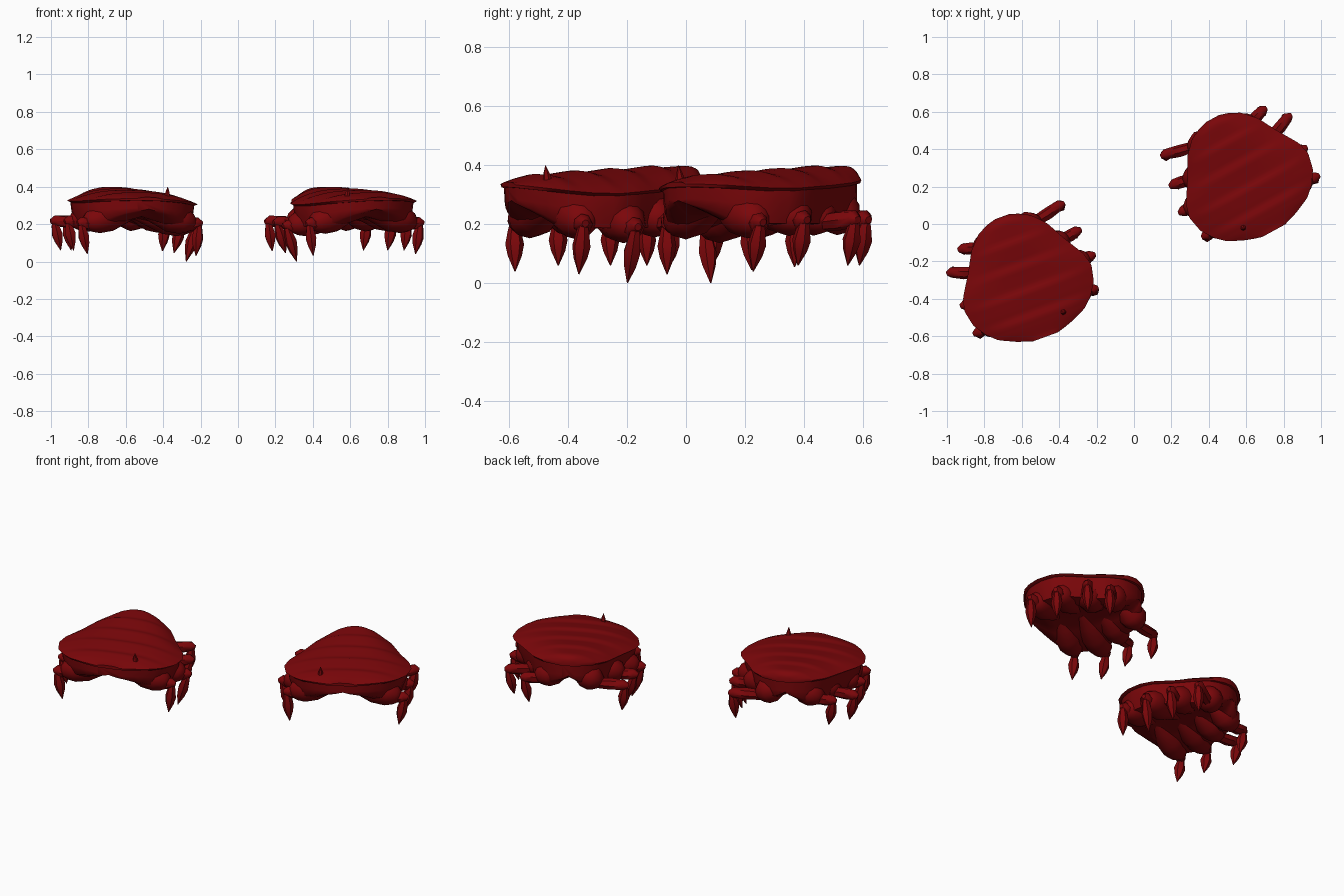
import bpy, bmesh, math
from mathutils import Matrix, Vector

if "Cube" in bpy.data.objects:
    bpy.data.objects.remove(bpy.data.objects["Cube"])

red = bpy.data.materials.new("dark red")
red.use_nodes = True
red.diffuse_color = (0.2, 0.002, 0.003, 1)
bsdf = red.node_tree.nodes["Principled BSDF"]
bsdf.inputs["Base Color"].default_value = red.diffuse_color
bsdf.inputs["Roughness"].default_value = 0.7


def lerp_table(table, t):
    """Linear lookup in a list of rows whose first entry rises."""
    for a, b in zip(table, table[1:]):
        if t <= b[0]:
            k = max(0, (t - a[0]) / (b[0] - a[0]))
            return [p + (q - p) * k for p, q in zip(a[1:], b[1:])]
    return table[-1][1:]


def loft(name, rings, place, angle=40):
    """Skin a list of equal-length closed rings and cap both ends."""
    bm = bmesh.new()
    rows = [[bm.verts.new(place @ Vector(p)) for p in ring] for ring in rings]
    n = len(rows[0])
    for a, b in zip(rows, rows[1:]):
        for i in range(n):
            j = (i + 1) % n
            bm.faces.new((a[i], a[j], b[j], b[i]))
    bm.faces.new(rows[0])
    bm.faces.new(rows[-1])
    bmesh.ops.recalc_face_normals(bm, faces=bm.faces)
    mesh = bpy.data.meshes.new(name)
    bm.to_mesh(mesh)
    bm.free()
    mesh.materials.append(red)
    obj = bpy.data.objects.new(name, mesh)
    bpy.context.collection.objects.link(obj)
    bpy.ops.object.select_all(action='DESELECT')
    obj.select_set(True)
    bpy.context.view_layer.objects.active = obj
    bpy.ops.object.shade_smooth_by_angle(angle=math.radians(angle))


def limb(name, path, place, sides=8, angle=40):
    """Tapered tube through (point, radius) pairs."""
    pts = [Vector(p) for p, r in path]
    rings = []
    for i, (p, r) in enumerate(path):
        d = pts[min(i + 1, len(pts) - 1)] - pts[max(i - 1, 0)]
        q = d.to_track_quat('Z', 'Y')
        rings.append([pts[i] + q @ Vector((r * math.cos(a), r * math.sin(a), 0))
                      for a in (math.tau * k / sides for k in range(sides))])
    loft(name, rings, place, angle)


# shell outline: along, half width, rim height, crown height
FRONT, LENGTH = -.318, .683
OUTLINE = [(FRONT, .07, .335, .343), (-.295, .145, .332, .35), (-.25, .243, .326, .358),
           (-.2, .297, .32, .365), (-.13, .343, .314, .372), (-.04, .362, .313, .378),
           (.03, .343, .318, .382), (.14, .275, .325, .39), (.25, .215, .335, .396),
           (.32, .15, .345, .395), (.352, .085, .35, .388), (.365, .04, .35, .375)]

# legs on each side: knee across, knee along, hip along, inward lean, tip height
LEGS = {"right": [(.328, .317, .275, .02, .055), (.365, .155, .135, .05, .045),
                  (.39, .005, 0, .06, 0), (.343, -.168, -.155, .02, .03)],
        "left": [(-.295, .277, .25, .03, .06), (-.395, .18, .125, .035, .06),
                 (-.386, -.01, -.01, .03, .06), (-.372, -.173, -.16, .035, .04)]}


def shell(name, place):
    rings, steps, m = [], 48, 9
    for i in range(steps + 1):
        v = FRONT + LENGTH * i / steps
        w, rim, crown = lerp_table(OUTLINE, v)
        # overlapping plates: a slow rise and a quick fall
        phase = ((v + .3) / .135) % 1
        rib = .01 * (phase / .75 if phase < .75 else (1 - phase) / .25) - .005
        top, under = [], []
        for k in range(-m, m + 1):
            s = k / m
            dome = 1 - abs(s) ** 2.6
            top.append((s * w - .012, v, rim + (crown - rim + rib) * dome))
            under.append((s * w * .94 - .012, v, rim - .01))
        rings.append(top + under[::-1])
    loft(name + "_shell", rings, place, 50)


def body(name, place):
    rings = []
    for i in range(25):
        v = FRONT + LENGTH * i / 24
        w, rim, crown = lerp_table(OUTLINE, v)
        k = min(1, (i + 1) / 5, (25 - i) / 3)          # belly slopes up at the ends
        low = lambda z: .29 + (z - .29) * k
        half = [(.95, rim - .008), (.93, low(.26)), (.86, low(.195)),
                (.62, low(.19)), (.3, low(.215))]
        ring = [(w * a, z) for a, z in half] + [(0, low(.24))]
        ring += [(-w * a, z) for a, z in half[::-1]]
        rings.append([(x - .012, v * .965, z) for x, z in ring])
    loft(name + "_body", rings, place, 60)


def leg(name, place, across, along, base, lean, tip):
    s = 1 if across > 0 else -1
    knee, lift = abs(across) - .02, tip * .4
    hip = min(lerp_table(OUTLINE, along)[0] * .94, knee - .05)
    P = lambda u, v, z: Vector((s * u, v, z + lift))
    # swollen hip joint
    limb(name + "_hip", [(P(.0, base * .88, .27), .035), (P(hip * .3, base * .92, .25), .06),
                         (P(hip * .6, base * .96, .222), .076), (P(hip * .85, base, .208), .074),
                         (P(hip, base, .195), .056), (P(hip + .03, base, .182), .028)],
         place, 12, 70)
    # middle joint reaching to the knee
    limb(name + "_shank", [(P(hip - .02, base, .18), .028),
                           (P((hip + knee) / 2, (base + along) / 2, .188), .034),
                           (P(knee - .005, along, .195), .029), (P(knee + .018, along, .19), .013)],
         place, 7, 50)
    # dagger-shaped claw leaning inward
    top, end = P(knee, along, .2), Vector((s * (knee - lean), along - .01, tip))
    profile = [(0, .012), (.2, .022), (.48, .032), (.7, .024), (1, .002)]
    limb(name + "_claw", [(top.lerp(end, t), r) for t, r in profile], place, 6, 35)


def crawler(name, centre, axis, side):
    a, b = math.radians(axis), math.radians(side)
    place = Matrix(((math.cos(b), math.cos(a), 0, centre[0]),
                    (math.sin(b), math.sin(a), 0, centre[1]),
                    (-.025, 0, 1, 0), (0, 0, 0, 1)))
    shell(name, place)
    body(name, place)
    level = place.copy()
    level[2][0] = 0
    for hand, rows in LEGS.items():
        for i, row in enumerate(rows):
            leg(f"{name}_{hand}_leg_{i + 1}", level, *row)
    # small horn on the front of the shell
    limb(name + "_horn", [((.122, -.225, .345), .018), ((.122, -.229, .375), .011),
                          ((.122, -.233, .402), .001)], place, 6, 30)


# two mirrored animals
crawler("first", (-.57, -.3), 110, 20)
crawler("second", (.583, .237), 118.6, 208.6)
